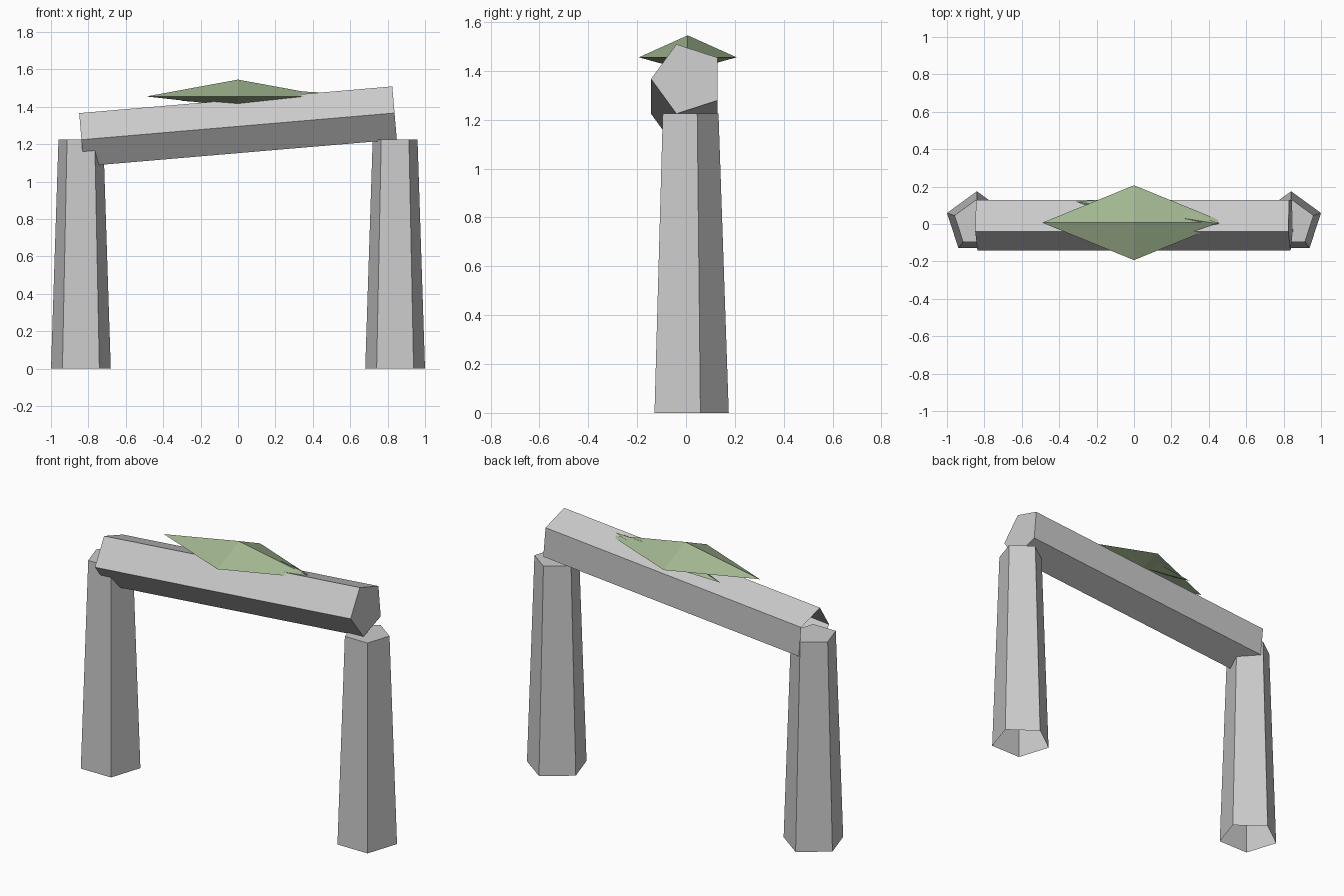
import bpy, bmesh, math
from mathutils import Matrix, Vector

if "Cube" in bpy.data.objects:
    bpy.data.objects.remove(bpy.data.objects["Cube"])

YC = 0.007  # shared depth of the centre line


def add_object(name, bm, matrix, material=None):
    bmesh.ops.recalc_face_normals(bm, faces=bm.faces)
    mesh = bpy.data.meshes.new(name)
    bm.to_mesh(mesh)
    bm.free()
    obj = bpy.data.objects.new(name, mesh)
    obj.matrix_world = matrix
    if material:
        mesh.materials.append(material)
    bpy.context.collection.objects.link(obj)
    return obj


def open_prism(name, r_start, r_end, length, first_angle, matrix, sides=5):
    """Five-sided shaft along local z, open at the start, capped at the end."""
    bm = bmesh.new()
    angles = [math.radians(first_angle + 360 * i / sides) for i in range(sides)]
    low, top = [[bm.verts.new((r * math.cos(a), r * math.sin(a), z)) for a in angles]
                for r, z in ((r_start, 0), (r_end, length))]
    for i in range(sides):
        j = (i + 1) % sides
        bm.faces.new((low[i], low[j], top[j], top[i]))
    bm.faces.new(top)
    return add_object(name, bm, matrix)


def flat_octahedron(name, half_size, drop, matrix, material):
    """Squashed eight-faced clump with a taller top than underside."""
    bm = bmesh.new()
    x, y, z = half_size
    for p in ((x, 0, 0), (-x, 0, 0), (0, y, 0), (0, -y, 0), (0, 0, z), (0, 0, -drop)):
        bm.verts.new(p)
    bmesh.ops.convex_hull(bm, input=bm.verts[:])
    return add_object(name, bm, matrix, material)


# tapered pillars
for side, x in (("left", -0.84), ("right", 0.84)):
    open_prism(side + "_pillar", 0.168, 0.126, 1.225, 90,
               Matrix.Translation((x, YC, 0)))

# tilted lintel lying across the pillars
tilt = 0.085
lintel_frame = (Matrix.Translation((0, YC, 1.295))
                @ Matrix.Rotation(math.pi / 2 - tilt, 4, 'Y')
                @ Matrix.Translation((0, 0, -0.84)))
open_prism("lintel", 0.15, 0.15, 1.68, -90, lintel_frame)

# moss clumps on top
moss = bpy.data.materials.new("moss_green")
moss.diffuse_color = (0.36, 0.47, 0.28, 1)
moss.use_nodes = True
moss.node_tree.nodes["Principled BSDF"].inputs["Base Color"].default_value = moss.diffuse_color
flat_octahedron("moss", (0.49, 0.2, 0.09), 0.055,
                Matrix.Translation((0, YC, 1.455)), moss)
tip_a, tip_b = Vector((-0.31, 0.12, 1.43)), Vector((0.46, 0.0, 1.475))
axis = tip_b - tip_a
flat_octahedron("small_moss", (axis.length / 2, 0.09, 0.045), 0.03,
                Matrix.Translation((tip_a + tip_b) / 2)
                @ axis.to_track_quat('X', 'Z').to_matrix().to_4x4(), moss)
